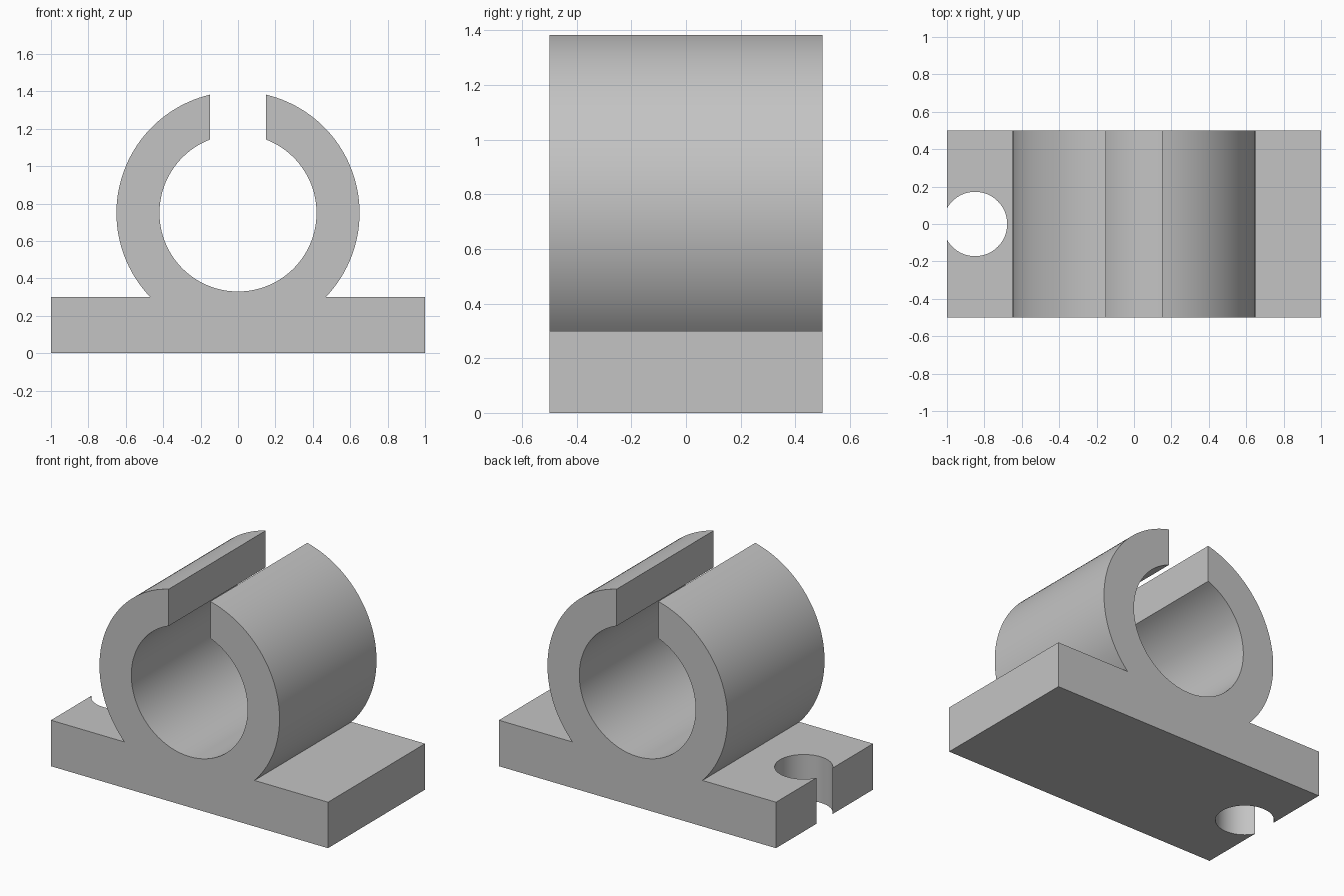
import bpy
import bmesh
from math import asin, cos, sin, pi, radians, sqrt

DEPTH = 1.0
BASE_TOP = 0.3
CENTRE_Z, OUTER, INNER = 0.75, 0.65, 0.42
HALF_GAP = 0.15
HOLE_X, HOLE_R = -0.85, 0.172

cube = bpy.data.objects.get("Cube")
if cube:
    bpy.data.objects.remove(cube, do_unlink=True)

grey = bpy.data.materials.new("light_grey")
grey.use_nodes = True
colour = (0.55, 0.55, 0.55, 1)
grey.diffuse_color = colour
grey.node_tree.nodes["Principled BSDF"].inputs["Base Color"].default_value = colour


def arc(radius, start, end, steps):
    """Points on a circle about the bore axis, in x and z."""
    angles = [start + (end - start) * i / steps for i in range(steps + 1)]
    return [(radius * cos(a), CENTRE_Z + radius * sin(a)) for a in angles]


def extrude_profile(name, points):
    """Closed x-z outline extruded along y."""
    bm = bmesh.new()
    face = bm.faces.new([bm.verts.new((x, -DEPTH / 2, z)) for x, z in points])
    ext = bmesh.ops.extrude_face_region(bm, geom=[face])
    verts = [v for v in ext["geom"] if isinstance(v, bmesh.types.BMVert)]
    bmesh.ops.translate(bm, verts=verts, vec=(0, DEPTH, 0))
    bmesh.ops.recalc_face_normals(bm, faces=bm.faces)
    mesh = bpy.data.meshes.new(name)
    bm.to_mesh(mesh)
    bm.free()
    mesh.materials.append(grey)
    obj = bpy.data.objects.new(name, mesh)
    bpy.context.collection.objects.link(obj)
    return obj


# Base and split ring share one outline
foot = -asin((CENTRE_Z - BASE_TOP) / OUTER)
outer_lip = pi / 2 - asin(HALF_GAP / OUTER)
inner_lip = pi / 2 - asin(HALF_GAP / INNER)
outline = [(-1, 0), (1, 0), (1, BASE_TOP)]
outline += arc(OUTER, foot, outer_lip, 48)
outline += arc(INNER, inner_lip, -pi - inner_lip, 96)
outline += arc(OUTER, pi - outer_lip, pi - foot, 48)
outline += [(-1, BASE_TOP)]
clamp = extrude_profile("split_clamp", outline)

# Screw hole that breaks through the end of the base
bpy.ops.mesh.primitive_cylinder_add(vertices=96, radius=HOLE_R, depth=BASE_TOP * 2,
                                    location=(HOLE_X, 0, BASE_TOP / 2))
cutter = bpy.context.object
cutter.name = "screw_hole_cutter"
cutter.hide_render = True
cutter.data.materials.append(grey)

bpy.ops.object.select_all(action="DESELECT")
clamp.select_set(True)
bpy.context.view_layer.objects.active = clamp
cut = clamp.modifiers.new("screw_hole", "BOOLEAN")
cut.operation = "DIFFERENCE"
cut.solver = "EXACT"
cut.object = cutter
bpy.ops.object.modifier_apply(modifier=cut.name)
bpy.data.objects.remove(cutter, do_unlink=True)

bpy.ops.object.shade_smooth_by_angle(angle=radians(30))
